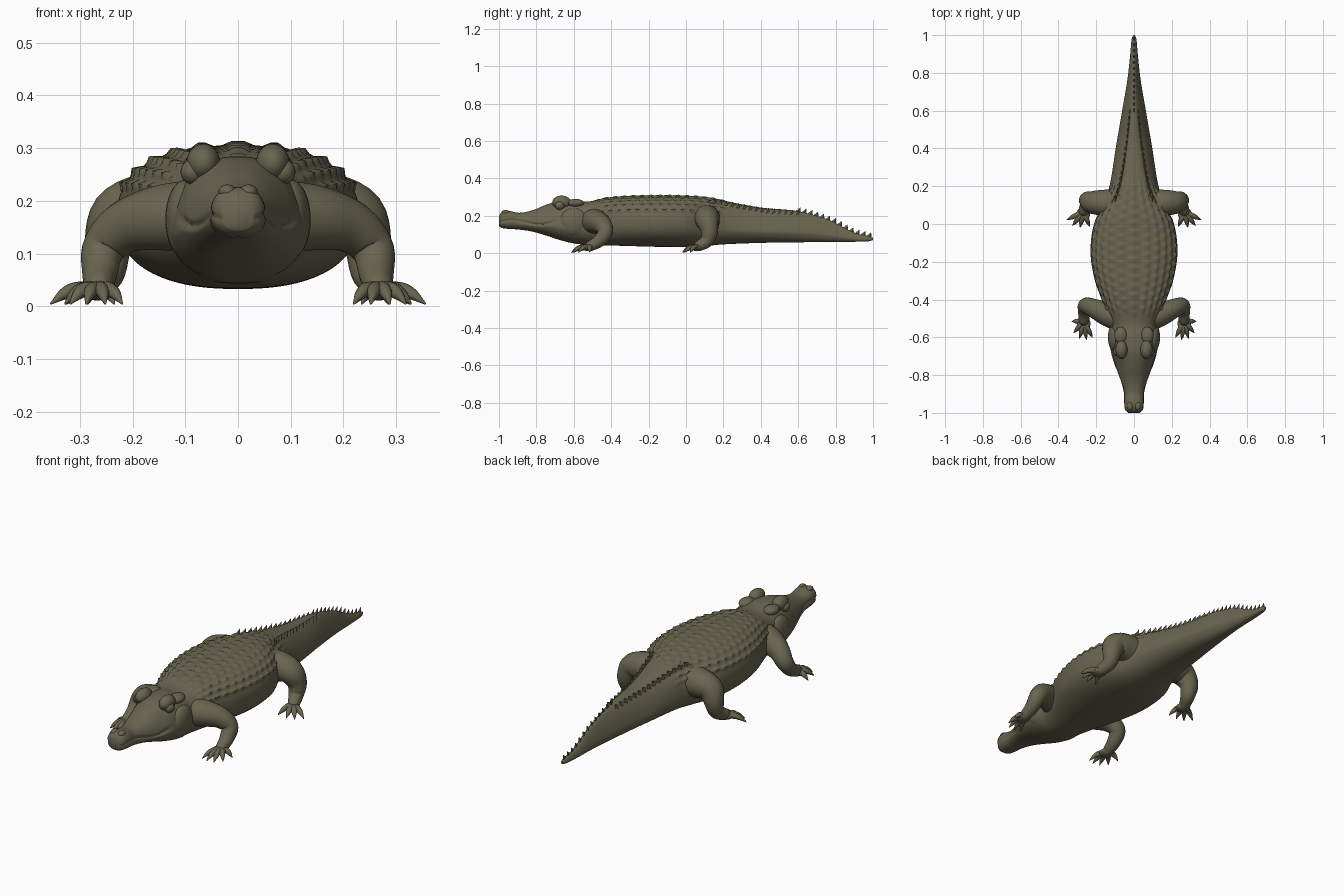
import bpy, bmesh, math
from mathutils import Vector

if "Cube" in bpy.data.objects:
    bpy.data.objects.remove(bpy.data.objects["Cube"])

hide = bpy.data.materials.new("olive_hide")
hide.diffuse_color = (0.14, 0.13, 0.08, 1)
hide.use_nodes = True
hide.node_tree.nodes["Principled BSDF"].inputs["Base Color"].default_value = hide.diffuse_color


def spline(rows, t):
    """Smooth interpolation of table rows by their first column."""
    i = 0
    while i < len(rows) - 2 and t > rows[i + 1][0]:
        i += 1
    a, b = rows[i], rows[i + 1]
    p, n = rows[max(i - 1, 0)], rows[min(i + 2, len(rows) - 1)]
    h = b[0] - a[0]
    u = min(max((t - a[0]) / h, 0), 1)
    out = []
    for k in range(1, len(a)):
        m0 = (b[k] - p[k]) / (b[0] - p[0]) * h
        m1 = (n[k] - a[k]) / (n[0] - a[0]) * h
        out.append((2*u**3 - 3*u*u + 1) * a[k] + (u**3 - 2*u*u + u) * m0
                   + (3*u*u - 2*u**3) * b[k] + (u**3 - u*u) * m1)
    return out


def finish(bm, name, angle=50):
    bmesh.ops.recalc_face_normals(bm, faces=bm.faces)
    me = bpy.data.meshes.new(name)
    bm.to_mesh(me)
    bm.free()
    me.materials.append(hide)
    ob = bpy.data.objects.new(name, me)
    bpy.context.collection.objects.link(ob)
    bpy.ops.object.select_all(action='DESELECT')
    ob.select_set(True)
    bpy.context.view_layer.objects.active = ob
    bpy.ops.object.shade_smooth_by_angle(angle=math.radians(angle))
    return ob


def loft(bm, rings):
    """Skin a list of closed point rings and cap the ends."""
    vs = [[bm.verts.new(p) for p in r] for r in rings]
    n = len(vs[0])
    for a, b in zip(vs, vs[1:]):
        for i in range(n):
            bm.faces.new((a[i], a[(i + 1) % n], b[(i + 1) % n], b[i]))
    bm.faces.new(vs[0])
    bm.faces.new(vs[-1])


def tube(bm, pts, side, seg=20, steps=24):
    """Tapered limb through (x, y, z, radius) points, with rounded ends."""
    rows = [(i,) + p for i, p in enumerate(pts)]
    end = len(rows) - 1
    data = [spline(rows, end * i / steps) for i in range(steps + 1)]
    cs = [Vector((d[0] * side, d[1], d[2])) for d in data]
    rings, ref = [], None
    for i, c in enumerate(cs):
        d = (cs[min(i + 1, steps)] - cs[max(i - 1, 0)]).normalized()
        if ref is None:
            ref = d.orthogonal()
        ref = (ref - d * ref.dot(d)).normalized()
        w = d.cross(ref)
        r = data[i][3]
        ring = [c + (ref * math.cos(a) + w * math.sin(a)) * r
                for a in (2 * math.pi * k / seg for k in range(seg))]
        rings.append(ring)
        if i == steps:
            for f, o in ((0.8, 0.5), (0.4, 0.8)):
                rings.append([c + (p - c) * f + d * r * o for p in ring])
    loft(bm, rings)


def ball(bm, c, s):
    r = bmesh.ops.create_uvsphere(bm, u_segments=24, v_segments=16, radius=1)
    for v in r["verts"]:
        v.co = Vector((c[0] + v.co.x * s[0], c[1] + v.co.y * s[1], c[2] + v.co.z * s[2]))


# Body sections: y, half width, bottom, top, inward lean of the upper sides
SECTIONS = [
    (-1.00, 0.030, 0.145, 0.200, 0.0), (-0.985, 0.046, 0.135, 0.220, 0.0),
    (-0.95, 0.053, 0.130, 0.226, 0.05), (-0.89, 0.056, 0.126, 0.216, 0.15),
    (-0.82, 0.078, 0.115, 0.230, 0.25), (-0.75, 0.106, 0.095, 0.258, 0.35),
    (-0.68, 0.127, 0.072, 0.280, 0.30), (-0.60, 0.135, 0.052, 0.284, 0.20),
    (-0.53, 0.130, 0.045, 0.276, 0.05), (-0.43, 0.160, 0.042, 0.292, 0.0),
    (-0.30, 0.207, 0.038, 0.302, 0.0), (-0.15, 0.230, 0.034, 0.305, 0.0),
    (0.0, 0.212, 0.033, 0.303, 0.0), (0.10, 0.168, 0.038, 0.296, 0.05),
    (0.20, 0.135, 0.047, 0.280, 0.20), (0.40, 0.102, 0.055, 0.244, 0.42),
    (0.60, 0.066, 0.058, 0.224, 0.55), (0.77, 0.036, 0.060, 0.175, 0.60),
    (0.90, 0.021, 0.061, 0.110, 0.50), (0.98, 0.013, 0.064, 0.090, 0.3),
    (1.00, 0.005, 0.070, 0.082, 0.0)]


def fade(y, a, b, w):
    return max(0, min(1, (y - a) / w, (b - y) / w))


def scute(y, a):
    """Height of the keeled back plates at a position and angle."""
    u = (a / math.pi - 0.09) / 0.82 * 11
    if not 0 < u < 11:
        return 0
    row, f = int(u), u - int(u)
    ridge = max(0, 1 - abs(2 * f - 1) * 1.25)
    saw = (y / 0.048 + (row % 2) * 0.5) % 1
    wave = min(saw / 0.7, (1 - saw) / 0.3)
    return 0.013 * ridge * (0.25 + 0.75 * wave) * fade(y, -0.5, 0.24, 0.06)


def body_ring(y, seg=110):
    hw, zb, zt, lean = spline(SECTIONS, y)
    zm, ring = zb + (zt - zb) * 0.5, []
    for k in range(seg):
        a = 2 * math.pi * k / seg
        c, s = math.cos(a), math.sin(a)
        x = hw * math.copysign(abs(c) ** 0.82, c)
        z = zm + (zt - zb) / 2 * math.copysign(abs(s) ** 0.85, s)
        h = (z - zb) / (zt - zb)
        x *= 1 - lean * max(0, h - 0.3) / 0.7
        # Mouth groove
        line = 0.165 + 0.012 * math.sin((y + 1) * 22)
        x *= 1 - 0.10 * max(0, 1 - abs(z - line) / 0.011) * fade(y, -1.1, -0.68, 0.06)
        b = scute(y, a)
        ring.append((x + c * b, y, z + s * b))
    return ring


bm = bmesh.new()
ys = [-1, -0.996, -0.99] + [-0.984 + 1.98 * i / 260 for i in range(261)] + [1.0]
loft(bm, [body_ring(y) for y in ys])
finish(bm, "body", 60)

# Brow ridges, nostril bump, jaw muscles and skull edge
bm = bmesh.new()
for s in (-1, 1):
    ball(bm, (0.066 * s, -0.665, 0.272), (0.032, 0.050, 0.036))
    ball(bm, (0.085 * s, -0.675, 0.255), (0.024, 0.026, 0.024))
    ball(bm, (0.070 * s, -0.590, 0.268), (0.034, 0.045, 0.022))
    ball(bm, (0.100 * s, -0.600, 0.165), (0.038, 0.080, 0.075))
    ball(bm, (0.020 * s, -0.965, 0.217), (0.017, 0.022, 0.014))
finish(bm, "head_bumps")

FRONT = [(0.08, -0.50, 0.17, 0.070), (0.15, -0.475, 0.167, 0.062),
         (0.215, -0.445, 0.150, 0.050), (0.255, -0.432, 0.110, 0.041),
         (0.262, -0.465, 0.065, 0.034), (0.266, -0.515, 0.036, 0.027)]
FRONT_TOES = [(0.220, -0.600), (0.252, -0.612), (0.288, -0.605), (0.318, -0.575), (0.328, -0.515)]
REAR = [(0.09, 0.105, 0.18, 0.080), (0.165, 0.112, 0.185, 0.070),
        (0.222, 0.115, 0.168, 0.060), (0.246, 0.125, 0.115, 0.046),
        (0.250, 0.110, 0.065, 0.036), (0.268, 0.065, 0.036, 0.027)]
REAR_TOES = [(0.235, -0.012), (0.285, -0.018), (0.325, -0.008), (0.355, 0.022)]

# Legs with palms and clawed toes
for side, word in ((-1, "left"), (1, "right")):
    for part, path, toes in (("front", FRONT, FRONT_TOES), ("rear", REAR, REAR_TOES)):
        bm = bmesh.new()
        tube(bm, path, side)
        px, py, pz, _ = path[-1]
        ball(bm, (px * side, py - 0.012, 0.030), (0.036, 0.036, 0.018))
        for tx, ty in toes:
            dx, dy = tx - px, ty - py
            tube(bm, [(px, py, 0.032, 0.016),
                      (px + dx * 0.45, py + dy * 0.45, 0.032, 0.014),
                      (px + dx * 0.72, py + dy * 0.72, 0.023, 0.011),
                      (tx, ty, 0.005, 0.002)], side, 10, 12)
        finish(bm, part + "_leg_" + word)


def spike(bm, x, y, z, length, height, width):
    """Flattened tooth leaning back."""
    base = [bm.verts.new(p) for p in ((x, y - length, z), (x + width, y, z - 0.008),
                                      (x, y + length * 0.6, z - 0.008), (x - width, y, z - 0.008))]
    tip = bm.verts.new((x, y + length * 0.5, z + height))
    for i in range(4):
        bm.faces.new((base[i], base[(i + 1) % 4], tip))
    bm.faces.new(base)


# Tail crest: two rows that meet in one
bm = bmesh.new()
for i in range(15):
    y = 0.14 + i * 0.032
    hw, zb, zt, lean = spline(SECTIONS, y)
    for s in (-1, 1):
        spike(bm, s * hw * (1 - lean) * 0.72, y, zt - 0.017, 0.03, 0.018, 0.010)
for i in range(13):
    y = 0.60 + i * 0.0315
    zt = spline(SECTIONS, y)[2]
    spike(bm, 0, y, zt - 0.006, 0.024, 0.027, 0.007)
finish(bm, "tail_crest", 30)
